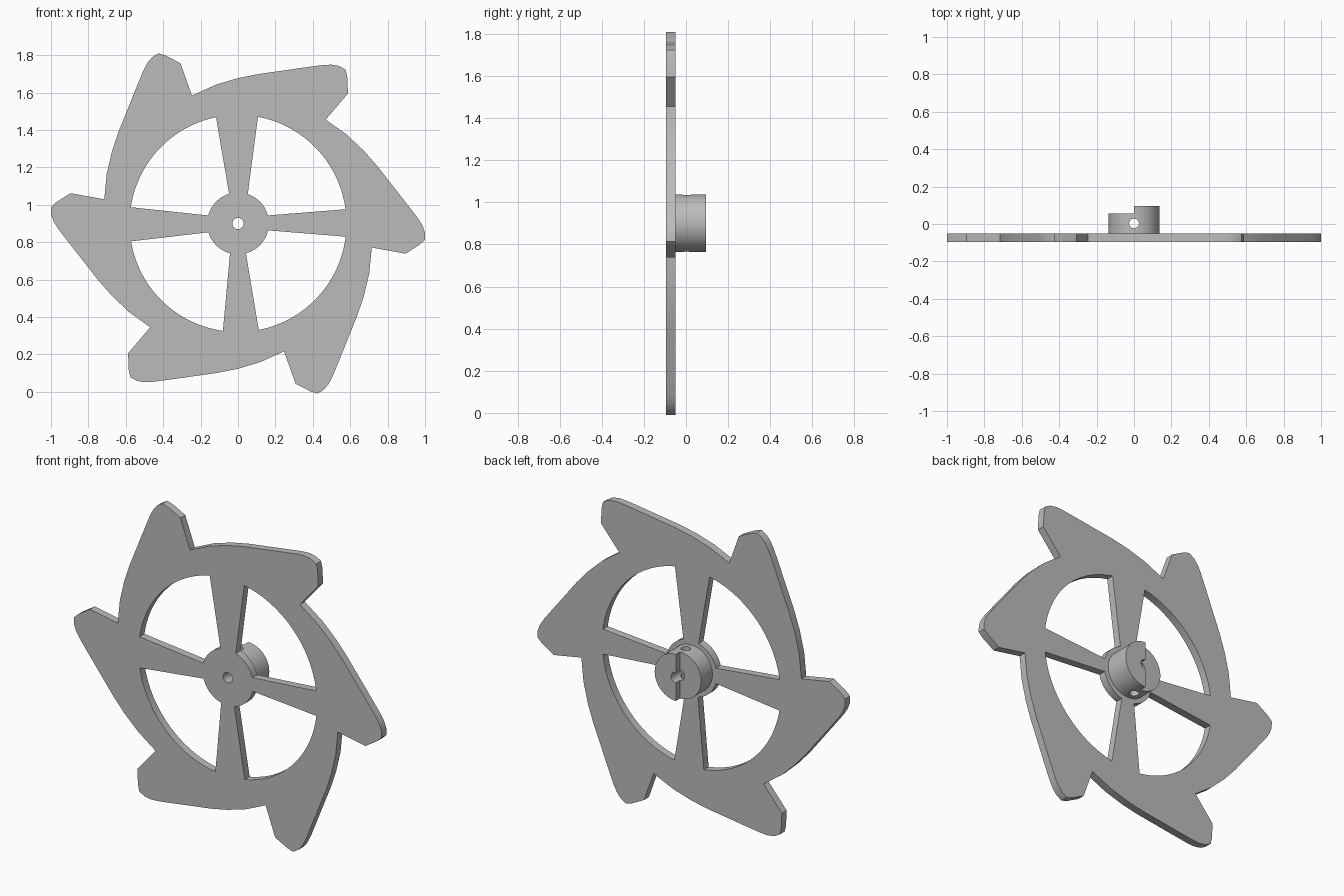
import bpy
import math
from mathutils import Matrix, Vector

if "Cube" in bpy.data.objects:
    bpy.data.objects.remove(bpy.data.objects["Cube"], do_unlink=True)

CENTRE_Z = 0.9
PLATE_FRONT, PLATE_BACK = -0.095, -0.05
HUB_LOW, HUB_HIGH = 0.055, 0.095
HUB_RADIUS, BORE_RADIUS = 0.137, 0.03

grey = bpy.data.materials.new("plain grey")
grey.use_nodes = True
grey.diffuse_color = (0.5, 0.5, 0.5, 1)
grey.node_tree.nodes["Principled BSDF"].inputs["Base Color"].default_value = (0.5, 0.5, 0.5, 1)


def arc(radius, start, end, steps):
    angles = [math.radians(start + (end - start) * i / steps) for i in range(steps + 1)]
    return [(radius * math.cos(a), radius * math.sin(a)) for a in angles]


def finish(obj):
    bpy.ops.object.select_all(action="DESELECT")
    obj.select_set(True)
    bpy.context.view_layer.objects.active = obj
    bpy.ops.object.shade_smooth_by_angle(angle=math.radians(25))


# Outline: one swept tooth repeated six times
tooth = [(0.588, 0.695), (0.584, 0.785), (0.575, 0.823), (0.54, 0.842), (0.5, 0.849),
         (0.455, 0.847), (0.35, 0.833), (0.225, 0.815), (0.11, 0.799), (0, 0.777),
         (-0.12, 0.741), (-0.246, 0.684)]
outline = []
for i in range(6):
    turn = Matrix.Rotation(math.radians(60 * i), 2)
    outline += [turn @ Vector(p) for p in tooth]

# Windows between the spokes: outer start, outer end, inner start, inner end angles
windows = [(7.5, 79.4, 15, 71.6), (101.7, 171.4, 106.7, 165),
           (189.5, 262, 196.7, 255), (281, 353, 285, 347)]
loops = [outline, arc(BORE_RADIUS, 0, 352.5, 47)]
for a, b, c, d in windows:
    loops.append(arc(0.58, a, b, 28) + arc(0.165, d, c, 14))

# Toothed wheel plate: filled flat curve, extruded and stood upright
curve = bpy.data.curves.new("toothed_wheel", "CURVE")
curve.dimensions = "2D"
curve.fill_mode = "BOTH"
curve.extrude = (PLATE_BACK - PLATE_FRONT) / 2
for loop in loops:
    spline = curve.splines.new("POLY")
    spline.points.add(len(loop) - 1)
    for point, (x, z) in zip(spline.points, loop):
        point.co = (x, z, 0, 1)
    spline.use_cyclic_u = True
wheel = bpy.data.objects.new("toothed_wheel", curve)
bpy.context.collection.objects.link(wheel)
wheel.location = (0, (PLATE_FRONT + PLATE_BACK) / 2, CENTRE_Z)
wheel.rotation_euler.x = math.pi / 2
bpy.ops.object.select_all(action="DESELECT")
wheel.select_set(True)
bpy.context.view_layer.objects.active = wheel
bpy.ops.object.convert(target="MESH")
wheel = bpy.context.object
wheel.data.materials.clear()
wheel.data.materials.append(grey)
bpy.ops.object.mode_set(mode="EDIT")
bpy.ops.mesh.select_all(action="SELECT")
bpy.ops.mesh.remove_doubles(threshold=0.0001)
bpy.ops.mesh.normals_make_consistent(inside=False)
bpy.ops.object.mode_set(mode="OBJECT")
finish(wheel)


def cylinder(name, radius, depth, location, tilt, sides):
    bpy.ops.mesh.primitive_cylinder_add(vertices=sides, radius=radius, depth=depth,
                                        location=location, rotation=(tilt, 0, 0))
    obj = bpy.context.object
    obj.name = name
    obj.data.materials.append(grey)
    return obj


# Hub behind the plate
hub = cylinder("hub", HUB_RADIUS, HUB_HIGH - PLATE_BACK,
               (0, (HUB_HIGH + PLATE_BACK) / 2, CENTRE_Z), math.pi / 2, 64)

# Cutters: shaft bore, cross pin hole and the half step at the end
bore = cylinder("bore_cutter", BORE_RADIUS, 1, (0, 0, CENTRE_Z), math.pi / 2, 48)
pin_hole = cylinder("pin_hole_cutter", 0.026, 1, (0, 0.003, CENTRE_Z), 0, 32)
bpy.ops.mesh.primitive_cube_add(size=1, location=(-0.5, HUB_LOW + 0.5, CENTRE_Z))
step = bpy.context.object
step.name = "step_cutter"
step.data.materials.append(grey)

bpy.context.view_layer.objects.active = hub
for cutter in (step, bore, pin_hole):
    cutter.hide_render = True
    cut = hub.modifiers.new(cutter.name, "BOOLEAN")
    cut.operation = "DIFFERENCE"
    cut.solver = "EXACT"
    cut.object = cutter
    bpy.ops.object.modifier_apply(modifier=cut.name)
    bpy.data.objects.remove(cutter, do_unlink=True)
finish(hub)
